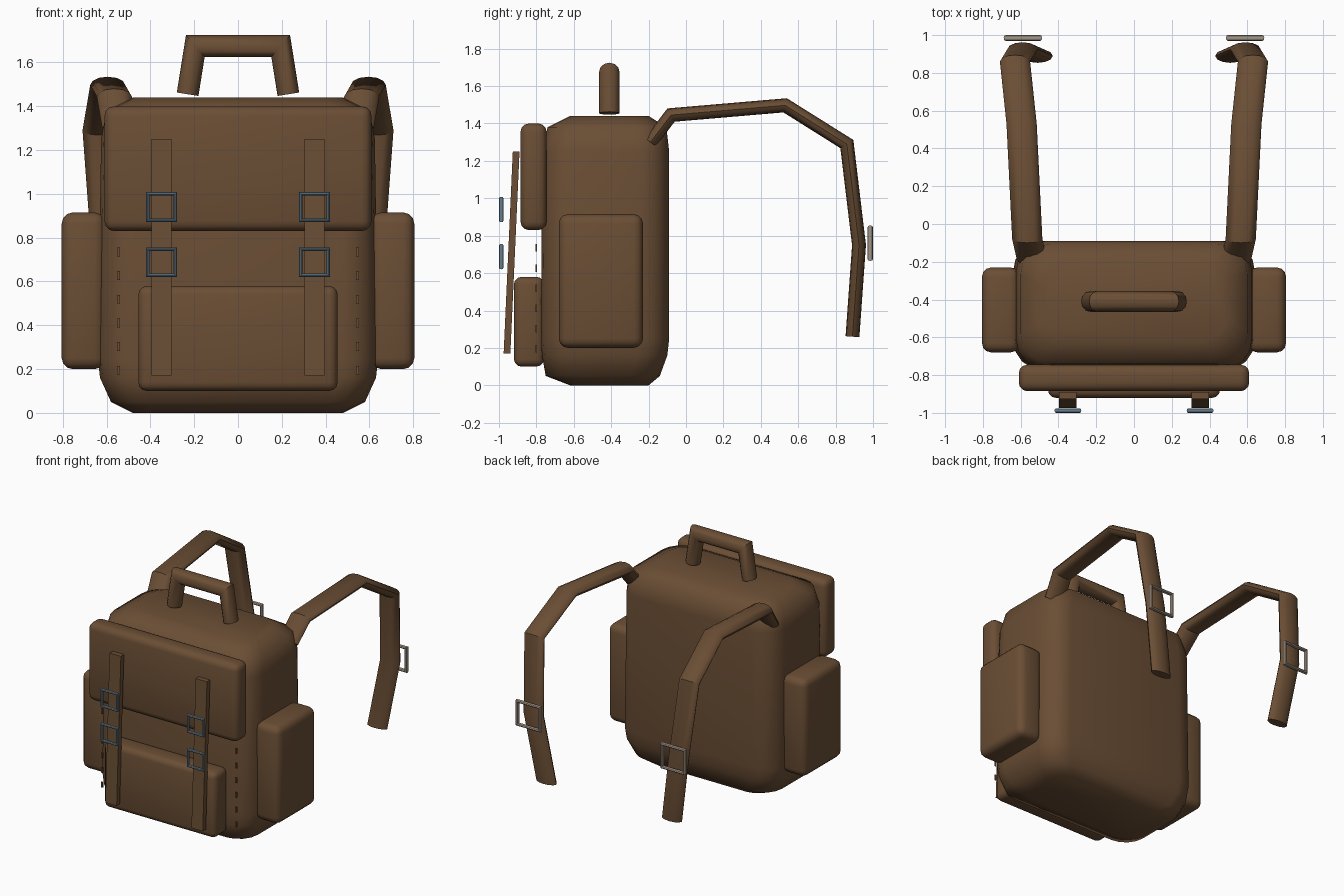
import bpy, bmesh, math
from mathutils import Vector

cube = bpy.data.objects.get("Cube")
if cube:
    bpy.data.objects.remove(cube, do_unlink=True)


def material(name, rgb):
    mat = bpy.data.materials.new(name)
    mat.use_nodes = True
    mat.diffuse_color = (*rgb, 1)
    mat.node_tree.nodes["Principled BSDF"].inputs["Base Color"].default_value = (*rgb, 1)
    return mat


leather = material("brown leather", (0.145, 0.076, 0.035))
steel = material("blue steel", (0.13, 0.21, 0.27))
brass = material("pale nickel", (0.36, 0.30, 0.24))


def finish(name, bm, mat, angle=40):
    bmesh.ops.recalc_face_normals(bm, faces=bm.faces)
    mesh = bpy.data.meshes.new(name)
    bm.to_mesh(mesh)
    bm.free()
    obj = bpy.data.objects.new(name, mesh)
    bpy.context.collection.objects.link(obj)
    mesh.materials.append(mat)
    bpy.ops.object.select_all(action="DESELECT")
    obj.select_set(True)
    bpy.context.view_layer.objects.active = obj
    bpy.ops.object.shade_smooth_by_angle(angle=math.radians(angle))
    return obj


def skin(bm, rings, closed=False):
    """Bridge equal rings of points, capping the ends unless closed."""
    rows = [[bm.verts.new(p) for p in ring] for ring in rings]
    pairs = list(zip(rows, rows[1:] + rows[:1]))
    for a, b in pairs if closed else pairs[:-1]:
        for i in range(len(a)):
            j = (i + 1) % len(a)
            bm.faces.new((a[i], a[j], b[j], b[i]))
    if not closed:
        bm.faces.new(rows[0])
        bm.faces.new(rows[-1])


def box(name, lo, hi, bevel=0.0, mat=leather):
    lo, hi = Vector(lo), Vector(hi)
    bm = bmesh.new()
    bmesh.ops.create_cube(bm, size=1)
    for v in bm.verts:
        v.co = (lo + hi) / 2 + v.co * (hi - lo)
    if bevel:
        bmesh.ops.bevel(bm, geom=bm.edges[:], offset=bevel, segments=3,
                        profile=0.5, affect="EDGES")
    return finish(name, bm, mat)


def tube(name, path, axis, wide, thick, mat=leather, closed=False, sides=12):
    """Sweep an ellipse along a path; its wide direction follows axis."""
    pts, axis = [Vector(p) for p in path], Vector(axis)
    n, rings = len(pts), []
    for i, p in enumerate(pts):
        before = (p - pts[i - 1]).normalized() if i or closed else None
        after = (pts[(i + 1) % n] - p).normalized() if i < n - 1 or closed else None
        before, after = before or after, after or before
        tangent = (before + after).normalized()
        normal = tangent.cross(axis).normalized() / max(tangent.dot(after), 0.5)
        rings.append([p + axis * wide * math.cos(a) + normal * thick * math.sin(a)
                      for a in (math.tau * k / sides for k in range(sides))])
    bm = bmesh.new()
    skin(bm, rings, closed)
    return finish(name, bm, mat)


def buckle(name, x, y, z, half_w, half_h, bar, depth, mat):
    corners = [(x + sx * half_w, y, z + sz * half_h)
               for sx, sz in ((-1, -1), (1, -1), (1, 1), (-1, 1))]
    tube(name, corners, (0, 1, 0), depth, bar, mat, closed=True, sides=8)


def rounded_ring(hx, y0, y1, z, r, steps=4):
    ring, cy, hy = [], (y0 + y1) / 2, (y1 - y0) / 2
    for q, (sx, sy) in enumerate(((1, 1), (-1, 1), (-1, -1), (1, -1))):
        for k in range(steps + 1):
            a = math.pi / 2 * (q + k / steps)
            ring.append((sx * (hx - r) + r * math.cos(a),
                         cy + sy * (hy - r) + r * math.sin(a), z))
    return ring


# Main bag: half width, front, back, height, corner radius
bm = bmesh.new()
skin(bm, [rounded_ring(*s) for s in (
    (0.48, -0.62, -0.20, 0.00, 0.13),
    (0.58, -0.75, -0.14, 0.05, 0.15),
    (0.63, -0.77, -0.10, 0.16, 0.16),
    (0.64, -0.775, -0.09, 0.25, 0.16),
    (0.625, -0.77, -0.09, 1.25, 0.16),
    (0.60, -0.74, -0.105, 1.38, 0.16),
    (0.48, -0.62, -0.20, 1.44, 0.13))])
finish("bag_body", bm, leather, 60)

# Flap and front pocket
box("front_flap", (-0.61, -0.885, 0.83), (0.61, -0.745, 1.40), 0.045)
box("front_pocket", (-0.455, -0.92, 0.10), (0.455, -0.76, 0.58), 0.04)

# Top handle
tube("top_handle", [(-0.23, -0.41, 1.455), (-0.195, -0.41, 1.675),
                    (0.195, -0.41, 1.675), (0.23, -0.41, 1.455)],
     (0, 1, 0), 0.055, 0.05)

for side, s in (("left", 1), ("right", -1)):
    # Side pocket
    xs = sorted((s * 0.605, s * 0.805))
    box(side + "_pocket", (xs[0], -0.68, 0.20), (xs[1], -0.23, 0.915), 0.05)

    # Closing strap, leaning outward at the bottom
    x = s * 0.35
    strap = box(side + "_closing_strap", (x - 0.046, -0.018, 0.17), (x + 0.046, 0.018, 1.25))
    for v in strap.data.vertices:
        v.co.y += -0.957 if v.co.z < 0.5 else -0.908
    for level, z in (("upper", 0.94), ("lower", 0.688)):
        buckle(f"{side}_{level}_buckle", x, -0.988, z, 0.063, 0.06, 0.008, 0.012, steel)

    # Row of stitches
    for i in range(6):
        z = 0.195 + i * 0.108
        box(f"{side}_stitch_{i + 1}", (s * 0.545 - 0.007, -0.804, z - 0.02),
            (s * 0.545 + 0.007, -0.796, z + 0.02))

    # Shoulder strap and its adjuster
    tube(side + "_shoulder_strap",
         [(s * a, b, c) for a, b, c in (
             (0.54, -0.19, 1.30), (0.565, -0.08, 1.445), (0.595, 0.53, 1.497),
             (0.63, 0.86, 1.29), (0.59, 0.925, 0.75), (0.51, 0.89, 0.26))],
         (1, 0, 0), 0.08, 0.037)
    buckle(side + "_adjuster", s * 0.588, 0.985, 0.76, 0.092, 0.085, 0.01, 0.015, brass)
